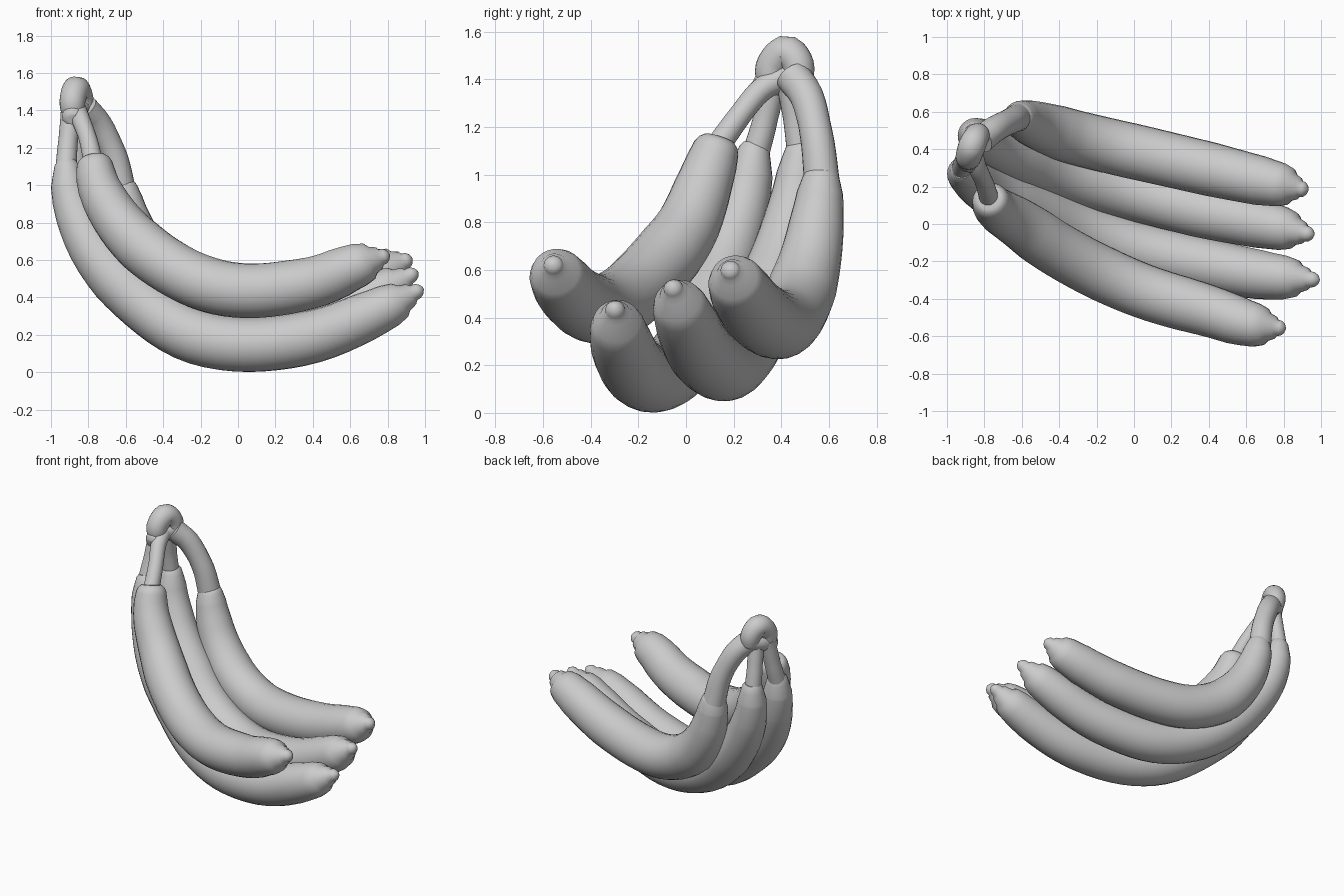
import bpy, bmesh, math
from mathutils import Vector

cube = bpy.data.objects.get("Cube")
if cube:
    bpy.data.objects.remove(cube, do_unlink=True)

SIDES = 24

peel = bpy.data.materials.new("plain grey peel")
peel.use_nodes = True
GREY = (0.6, 0.6, 0.6, 1)
peel.diffuse_color = GREY
peel.node_tree.nodes["Principled BSDF"].inputs["Base Color"].default_value = GREY


def smooth_path(points, steps=16):
    """Catmull-Rom curve through the points, with running length."""
    pts = [Vector(p) for p in points]
    pts = [pts[0] * 2 - pts[1]] + pts + [pts[-1] * 2 - pts[-2]]
    curve = []
    for a, b, c, d in zip(pts, pts[1:], pts[2:], pts[3:]):
        for i in range(steps):
            t = i / steps
            curve.append(0.5 * (2 * b + (c - a) * t + (2 * a - 5 * b + 4 * c - d) * t ** 2
                                + (3 * b - a - 3 * c + d) * t ** 3))
    curve.append(pts[-2])
    lengths = [0]
    for a, b in zip(curve, curve[1:]):
        lengths.append(lengths[-1] + (b - a).length)
    return curve, [s / lengths[-1] for s in lengths]


def lookup(keys, values, t):
    """Linear interpolation of values over rising keys."""
    for i in range(len(keys) - 1):
        if t <= keys[i + 1]:
            f = (t - keys[i]) / (keys[i + 1] - keys[i])
            return values[i] * (1 - f) + values[i + 1] * f
    return values[-1]


def sweep(name, points, profile, rings=36):
    """Round tube along a path; profile holds (fraction, radius) pairs."""
    curve, keys = smooth_path(points)
    fractions, radii = zip(*profile)
    stations = sorted(set(fractions) | {
        i / rings for i in range(rings + 1)
        if min(abs(i / rings - f) for f in fractions) > 0.004})
    bm = bmesh.new()
    loops, side = [], None
    for t in stations:
        centre = lookup(keys, curve, t)
        tangent = (lookup(keys, curve, min(t + 0.02, 1))
                   - lookup(keys, curve, max(t - 0.02, 0))).normalized()
        side = side or tangent.orthogonal()
        side = (side - tangent * side.dot(tangent)).normalized()
        up = tangent.cross(side)
        r = lookup(fractions, radii, t)
        loops.append([bm.verts.new(centre + r * (side * math.cos(a) + up * math.sin(a)))
                      for a in (math.tau * k / SIDES for k in range(SIDES))])
    for low, high in zip(loops, loops[1:]):
        for k in range(SIDES):
            n = (k + 1) % SIDES
            bm.faces.new((low[k], low[n], high[n], high[k]))
    bm.faces.new(loops[0][::-1])
    bm.faces.new(loops[-1])
    bmesh.ops.recalc_face_normals(bm, faces=bm.faces)
    mesh = bpy.data.meshes.new(name)
    bm.to_mesh(mesh)
    bm.free()
    mesh.materials.append(peel)
    obj = bpy.data.objects.new(name, mesh)
    bpy.context.collection.objects.link(obj)
    bpy.ops.object.select_all(action="DESELECT")
    obj.select_set(True)
    bpy.context.view_layer.objects.active = obj
    bpy.ops.object.shade_smooth_by_angle(angle=math.radians(50))


def fruit_profile(neck):
    """Rounded neck, full belly, blunt shoulder and a small round nub."""
    return [(0, neck * 0.65), (0.008, neck * 0.85), (0.02, neck * 0.97),
            (0.05, neck * 0.6 + 0.048), (0.12, neck * 0.4 + 0.083), (0.28, 0.145),
            (0.5, 0.148), (0.72, 0.144), (0.86, 0.132), (0.92, 0.117),
            (0.945, 0.1), (0.955, 0.075), (0.972, 0.06), (0.977, 0.044),
            (0.988, 0.04), (0.995, 0.028), (1, 0.008)]


# Fruit: path from neck to tip, then neck radius
fruits = {
    "front_fruit": ([(-.775, .14, 1.15), (-.735, .08, .97), (-.61, 0, .77), (-.42, -.13, .6),
                     (-.18, -.26, .475), (.08, -.37, .435), (.4, -.465, .48), (.62, -.535, .565),
                     (.81, -.56, .63)], .1),
    "lower_fruit": ([(-.92, .29, 1.13), (-.885, .25, .9), (-.75, .16, .62), (-.5, .06, .36),
                     (-.25, -.04, .2), (.05, -.14, .147), (.4, -.22, .19), (.7, -.275, .305),
                     (.99, -.3, .45)], .075),
    "inner_fruit": ([(-.86, .485, 1.13), (-.83, .46, .9), (-.71, .4, .65), (-.47, .3, .38),
                     (-.22, .22, .24), (.05, .15, .195), (.4, .06, .26), (.68, 0, .38),
                     (.96, -.06, .54)], .075),
    "back_fruit": ([(-.62, .57, 1.02), (-.59, .555, .85), (-.51, .525, .66), (-.36, .475, .49),
                    (-.14, .42, .39), (.1, .365, .375), (.4, .295, .42), (.66, .235, .5),
                    (.93, .18, .61)], .082),
}
for name, (path, neck) in fruits.items():
    sweep(name, path, fruit_profile(neck))

# Stalks joining each neck to the crown
stalks = {
    "front_stalk": ([(-.77, .12, 1.1), (-.8, .22, 1.24), (-.84, .31, 1.35), (-.86, .39, 1.4)], .048),
    "lower_stalk": ([(-.92, .29, 1.08), (-.91, .33, 1.22), (-.89, .37, 1.4)], .052),
    "inner_stalk": ([(-.86, .48, 1.08), (-.86, .46, 1.22), (-.85, .43, 1.4)], .05),
    "back_stalk": ([(-.62, .57, .97), (-.66, .55, 1.15), (-.74, .51, 1.32), (-.82, .45, 1.41)], .068),
}
for name, (path, r) in stalks.items():
    sweep(name, path, [(0, r * 1.1), (0.5, r), (0.85, r * 1.05), (1, r * 1.1)], 12)

# Arched crown over the stalks, with a thick collar beneath it
sweep("crown_arch", [(-.88, .365, 1.36), (-.885, .36, 1.45), (-.865, .42, 1.512),
                     (-.84, .47, 1.46), (-.83, .47, 1.37)],
      [(0, .04), (.08, .062), (.2, .068), (.5, .073), (.8, .066), (.92, .06), (1, .04)], 20)
sweep("crown_collar", [(-.89, .29, 1.35), (-.87, .4, 1.395), (-.81, .51, 1.415)],
      [(0, .035), (.1, .056), (.5, .064), (.9, .056), (1, .035)], 12)
